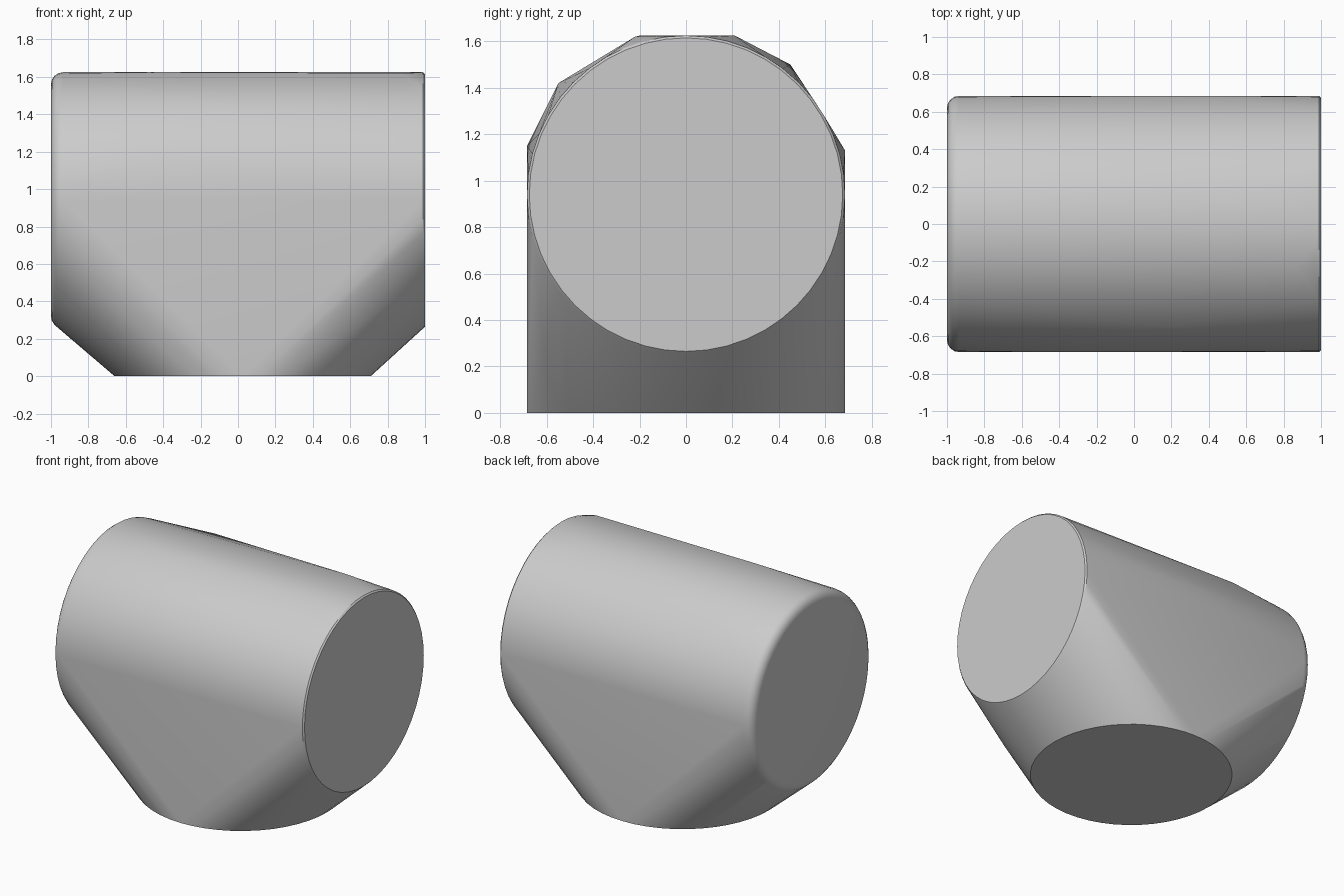
import bpy, bmesh, math
from mathutils import Vector

cube = bpy.data.objects.get("Cube")
if cube:
    bpy.data.objects.remove(cube, do_unlink=True)

R, AXIS_Z, SEGMENTS = 0.685, 0.94, 48

mat = bpy.data.materials.new("plain grey")
mat.use_nodes = True
grey = (0.6, 0.6, 0.6, 1)
mat.diffuse_color = grey
mat.node_tree.nodes["Principled BSDF"].inputs["Base Color"].default_value = grey


def ring(center, u, v, radius):
    """Points of a circle spanned by the unit axes u and v."""
    c, u, v = Vector(center), Vector(u), Vector(v)
    angles = [2 * math.pi * i / SEGMENTS for i in range(SEGMENTS)]
    return [c + radius * (math.cos(a) * u + math.sin(a) * v) for a in angles]


def end_ring(x, radius):
    return ring((x, 0, AXIS_Z), (0, 1, 0), (0, 0, 1), radius)


# Rounded right end
points = []
fillet = 0.065
for i in range(5):
    a = math.pi / 2 * i / 4
    points += end_ring(-1 + fillet * (1 - math.sin(a)), R - fillet * (1 - math.cos(a)))

# Crisp left end and flat round foot
points += end_ring(1, R - 0.01) + end_ring(0.99, R)
points += ring((0.025, 0, 0), (1, 0, 0), (0, 1, 0), R)

# Slightly faceted shoulders and lower flanks
points += [Vector(p) for p in (
    (-0.5, 0.45, 1.5), (0.7, 0.21, 1.625), (-0.4, -0.2, 1.625), (0.87, -0.22, 1.62),
    (0.2, -0.55, 1.42), (-0.4, -0.685, 1.15), (0.4, 0.685, 1.13),
    (-0.2, -0.68, 0.1), (-0.72, -0.68, 0.6), (0.64, -0.61, 0.27))]

# Wrap everything in one convex skin
bm = bmesh.new()
for p in points:
    bm.verts.new(p)
bmesh.ops.convex_hull(bm, input=bm.verts)
bmesh.ops.delete(bm, geom=[v for v in bm.verts if not v.link_faces], context="VERTS")
bmesh.ops.dissolve_limit(bm, angle_limit=0.002, verts=bm.verts, edges=bm.edges)
bmesh.ops.recalc_face_normals(bm, faces=bm.faces)
mesh = bpy.data.meshes.new("tee_body")
bm.to_mesh(mesh)
bm.free()
body = bpy.data.objects.new("tee_body", mesh)
bpy.context.collection.objects.link(body)
mesh.materials.append(mat)

bpy.context.view_layer.objects.active = body
body.select_set(True)
bpy.ops.object.shade_smooth_by_angle(angle=math.radians(30))
